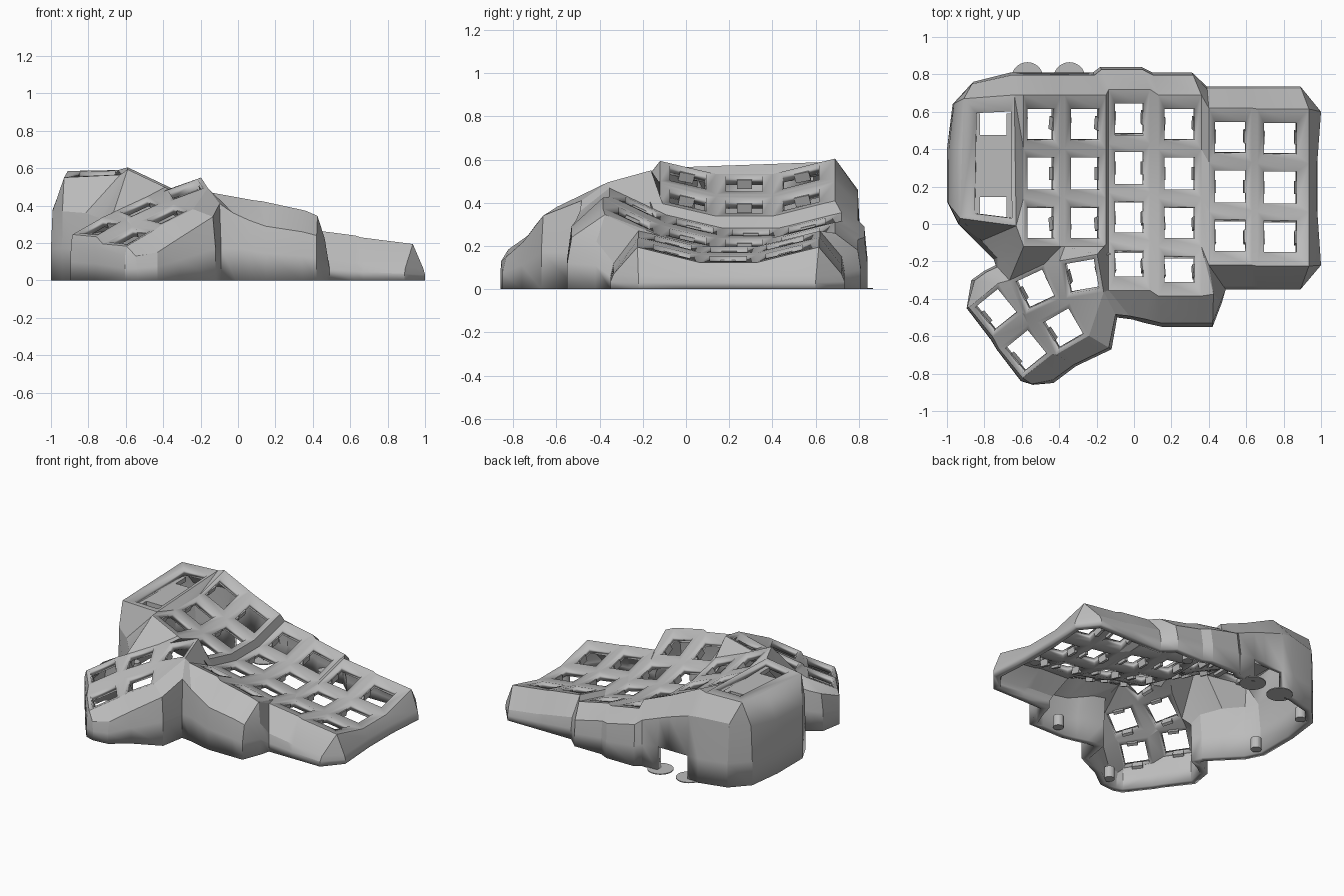
import bpy, bmesh, math
from mathutils import Vector, Matrix

if "Cube" in bpy.data.objects:
    bpy.data.objects.remove(bpy.data.objects["Cube"])

grey = bpy.data.materials.new("light grey plastic")
grey.use_nodes = True
grey.diffuse_color = (0.5, 0.5, 0.5, 1)
grey.node_tree.nodes["Principled BSDF"].inputs["Base Color"].default_value = (0.5, 0.5, 0.5, 1)


def make_object(name, bm):
    mesh = bpy.data.meshes.new(name)
    bm.to_mesh(mesh)
    bm.free()
    mesh.materials.append(grey)
    obj = bpy.data.objects.new(name, mesh)
    bpy.context.collection.objects.link(obj)
    return obj


shell = bmesh.new()
clips = bmesh.new()
cache = {}


def vert(p):
    """Shared shell vertex at a point."""
    key = tuple(round(c, 4) for c in p)
    if key not in cache:
        cache[key] = shell.verts.new(p)
    return cache[key]


def patch(*points):
    """Shell face; repeated points collapse."""
    verts = list(dict.fromkeys(vert(p) for p in points))
    if len(verts) > 2:
        shell.faces.new(verts)


def box(bm, centre, size, axes=None):
    mat = axes.to_4x4() if axes else Matrix()
    mat = Matrix.Translation(centre) @ mat @ Matrix.Diagonal((*size, 1))
    bmesh.ops.create_cube(bm, size=1, matrix=mat)


def frame(corners, left, right, front, back):
    """Quad ul, ur, lr, ll with an opening; borders are flat widths."""
    ul, ur, lr, ll = corners
    width = (ur - ul).xy.length
    depth = (ul - ll).xy.length
    u0, u1 = left / width, 1 - right / width
    v0, v1 = front / depth, 1 - back / depth
    inner = [ll.lerp(lr, u).lerp(ul.lerp(ur, u), v)
             for u, v in ((u0, v1), (u1, v1), (u1, v0), (u0, v0))]
    for i in range(4):
        j = (i + 1) % 4
        patch(corners[i], corners[j], inner[j], inner[i])
    return inner


def key_cell(corners, *borders):
    """Key socket with two retaining clips below the plate."""
    ul, ur, lr, ll = frame(corners, *borders)
    u = (ur - ul + lr - ll).normalized()
    v = (ul - ll + ur - lr).normalized()
    n = u.cross(v).normalized()
    axes = Matrix((u, n.cross(u), n)).transposed()
    for a, b, out in ((ul, ll, -u), (ur, lr, u)):
        box(clips, (a + b) / 2 + out * 0.004 - n * 0.04, (0.022, 0.07, 0.045), axes)


# Main key field: left x, right x, left z, right z, y shift, number of rows
COLUMNS = [
    (0.66, 0.935, 0.15, 0.115, -0.075, 3),
    (0.40, 0.63, 0.19, 0.16, -0.07, 3),
    (0.13, 0.36, 0.23, 0.18, 0, 4),
    (-0.135, 0.085, 0.275, 0.235, 0.03, 4),
    (-0.37, -0.15, 0.42, 0.33, 0, 3),
    (-0.59, -0.39, 0.525, 0.43, 0, 3),
]
ROW_EDGES = [0.69, 0.40, 0.14, -0.12, -0.385]
RIM = 0.03


def grid(col, side, edge):
    """Corner of the bowl-shaped key field."""
    c = COLUMNS[col]
    y = ROW_EDGES[edge]
    if edge == 3 and col < 2:
        y -= RIM
    return Vector((c[side], y + c[4], c[2 + side] + 0.45 * (y - 0.27) ** 2))


L, R = 0, 1
for col, data in enumerate(COLUMNS):
    for row in range(data[5]):
        front = 0.045 + (RIM if row == 3 or (row == 2 and col < 2) else 0)
        key_cell([grid(col, L, row), grid(col, R, row),
                  grid(col, R, row + 1), grid(col, L, row + 1)],
                 0.02 if col == 5 else 0.034, 0.065 if col == 0 else 0.032,
                 front, 0.075 if row == 0 else 0.045)
        if col and row < COLUMNS[col - 1][5]:
            patch(grid(col, R, row), grid(col - 1, L, row),
                  grid(col - 1, L, row + 1), grid(col, R, row + 1))

# Thumb cluster: key centres and turns
THUMB = {"inner": (-0.28, -0.28, 0.485, 10), "middle": (-0.53, -0.35, 0.39, 25),
         "outer": (-0.74, -0.46, 0.285, 39), "low": (-0.38, -0.56, 0.35, 30),
         "tip": (-0.58, -0.68, 0.235, 39)}
thumb = {}
for name, (x, y, z, turn) in THUMB.items():
    spin = Matrix.Rotation(math.radians(turn), 3, "Z")
    pts = []
    for sx, sy in ((-1, 1), (1, 1), (1, -1), (-1, -1)):
        d = spin @ Vector((sx, sy, 0)) * 0.102
        pts.append(Vector((x + d.x, y + d.y, z + 0.31 * d.x + 0.33 * d.y)))
    thumb[name] = pts
    key_cell(pts, *[0.022] * 4)
n_ul, n_ur, n_lr, n_ll = thumb["inner"]
m_ul, m_ur, m_lr, m_ll = thumb["middle"]
o_ul, o_ur, o_lr, o_ll = thumb["outer"]
w_ul, w_ur, w_lr, w_ll = thumb["low"]
t_ul, t_ur, t_lr, t_ll = thumb["tip"]
patch(n_ul, n_ll, m_lr, m_ur)
patch(m_ul, m_ll, o_lr, o_ur)
patch(m_ll, m_lr, w_ur, w_ul)
patch(m_lr, n_ll, w_ur)
patch(n_ll, n_lr, w_lr, w_ur)
patch(m_ll, w_ul, t_ur, o_lr)
patch(o_ll, o_lr, t_ur, t_ul)
patch(t_ur, w_ul, w_ll, t_lr)

# Slopes that join the key field to the thumb cluster
g5l, g5r, g4l, g4r = grid(5, L, 3), grid(5, R, 3), grid(4, L, 3), grid(4, R, 3)
patch(g5l, g5r, m_ur, m_ul)
patch(g5r, g4l, n_ul, m_ur)
patch(g4l, g4r, n_ur, n_ul)
patch(g4r, grid(3, L, 3), n_ur)
patch(grid(3, L, 3), grid(3, L, 4), n_lr, n_ur)

# Corner shelf beside the longer columns
shelf = Vector((0.425, -0.375, 0.345))
patch(grid(2, R, 3), grid(2, R, 4), shelf)
patch(grid(2, R, 3), shelf, grid(1, L, 3))

# Display panel beside the key field
d_bl, d_br = Vector((-0.91, 0.67, 0.585)), Vector((-0.64, 0.69, 0.59))
d_fr, d_fl = Vector((-0.63, -0.01, 0.565)), Vector((-0.93, 0.03, 0.55))
frame([d_bl, d_br, d_fr, d_fl], 0.07, 0.02, 0.035, 0.08)
patch(grid(5, L, 0), grid(5, L, 1), d_br)
patch(grid(5, L, 1), grid(5, L, 2), d_br)
patch(grid(5, L, 2), d_fr, d_br)
patch(grid(5, L, 2), g5l, d_fr)

# Walls: top point, outer x, outer y, shoulder height
right_wall = [
    (grid(0, R, 3), 0.89, -0.35, 0.07), (grid(0, R, 3), 1, -0.22, 0.06),
    (grid(0, R, 2), 0.98, 0.07, 0.06), (grid(0, R, 1), 0.98, 0.33, 0.06),
    (grid(0, R, 0), 1, 0.6, 0.06), (grid(0, R, 0), 0.89, 0.735, 0.07)]
back_wall = [
    (grid(0, L, 0), 0.67, 0.735, 0.1), (grid(1, R, 0), 0.62, 0.735, 0.11),
    (grid(1, L, 0), 0.39, 0.735, 0.15), (grid(2, R, 0), 0.31, 0.81, 0.18),
    (grid(2, L, 0), 0.1, 0.81, 0.23), (grid(3, R, 0), 0.04, 0.84, 0.24),
    (grid(3, L, 0), -0.18, 0.84, 0.29), (grid(4, R, 0), -0.22, 0.81, 0.32),
    (grid(4, L, 0), -0.34, 0.81, 0.37), (grid(5, R, 0), -0.43, 0.81, 0.4),
    (grid(5, L, 0), -0.58, 0.81, 0.45), (d_br, -0.66, 0.81, 0.46)]
left_wall = [
    (d_bl, -0.86, 0.76, 0.45), (d_bl, -0.97, 0.64, 0.42),
    (d_bl.lerp(d_fl, 0.4), -1, 0.4, 0.38), (d_fl, -1, 0.12, 0.37),
    (d_fl, -0.94, 0, 0.37), (d_fr, -0.84, -0.1, 0.36),
    (g5l, -0.75, -0.19, 0.33), (m_ul, -0.74, -0.22, 0.3)]
thumb_wall = [
    (o_ur, -0.8, -0.25, 0.28), (o_ur, -0.87, -0.3, 0.26),
    (o_ul, -0.895, -0.45, 0.2), (o_ll, -0.765, -0.62, 0.18),
    (t_ul, -0.735, -0.67, 0.17), (t_ll, -0.605, -0.84, 0.13),
    (t_ll, -0.54, -0.86, 0.13), (t_lr, -0.43, -0.85, 0.15),
    (w_ll, -0.31, -0.76, 0.22), (w_lr, -0.12, -0.67, 0.34)]
front_wall = [
    (n_lr, -0.09, -0.5, 0.41), (grid(3, L, 4), -0.01, -0.51, 0.36),
    (grid(3, R, 4), 0.06, -0.53, 0.32), (grid(2, L, 4), 0.15, -0.55, 0.29),
    (grid(2, R, 4), 0.34, -0.55, 0.26), (shelf, 0.42, -0.55, 0.24),
    (shelf, 0.47, -0.42, 0.22), (grid(1, L, 3), 0.49, -0.35, 0.12),
    (grid(1, R, 3), 0.62, -0.35, 0.1), (grid(0, L, 3), 0.67, -0.35, 0.09)]

rings = []
for top, x, y, z in right_wall + back_wall + left_wall + thumb_wall + front_wall:
    shoulder = top.lerp(Vector((x, y, 0)), 0.88)
    shoulder.z = z
    rings.append((top, shoulder, Vector((x, y, min(0.17, z / 2))), Vector((x, y, 0))))
for a, b in zip(rings, rings[1:] + rings[:1]):
    # The back wall stays open at the bottom for the cable port
    port = all(p[3].y > 0.8 and -0.59 < p[3].x < -0.33 for p in (a, b))
    for i in range(2 if port else 3):
        patch(a[i], b[i], b[i + 1], a[i + 1])

bmesh.ops.recalc_face_normals(shell, faces=shell.faces[:])
if sum(f.normal.z * f.calc_area() for f in shell.faces) < 0:
    bmesh.ops.reverse_faces(shell, faces=shell.faces[:])
case = make_object("case_shell", shell)
solid = case.modifiers.new("thickness", "SOLIDIFY")
solid.thickness = 0.045
solid.offset = -1
solid.use_even_offset = True
bpy.context.view_layer.objects.active = case
case.select_set(True)
bpy.ops.object.shade_smooth_by_angle(angle=math.radians(20))

make_object("switch_clips", clips)

# Recessed display tray with open ends
tray = bmesh.new()
box(tray, (-0.75, 0.31, 0.515), (0.18, 0.33, 0.03))
for x in (-0.84, -0.665):
    box(tray, (x, 0.31, 0.515), (0.035, 0.56, 0.03))
make_object("display_tray", tray)

# Screw posts standing inside the walls
posts = bmesh.new()
for x, y in ((0.9, 0.08), (0.25, -0.46), (0.16, 0.73), (-0.88, 0.62),
             (-0.91, 0.14), (-0.43, -0.76)):
    bmesh.ops.create_cone(posts, cap_ends=True, segments=20, radius1=0.035,
                          radius2=0.035, depth=0.08,
                          matrix=Matrix.Translation((x, y, 0.04)))
make_object("screw_posts", posts)

# Thin round feet at the cable port
feet = bmesh.new()
for x in (-0.57, -0.345):
    bmesh.ops.create_cone(feet, cap_ends=True, segments=32, radius1=0.085,
                          radius2=0.085, depth=0.006,
                          matrix=Matrix.Translation((x, 0.78, 0.003)))
make_object("port_feet", feet)
